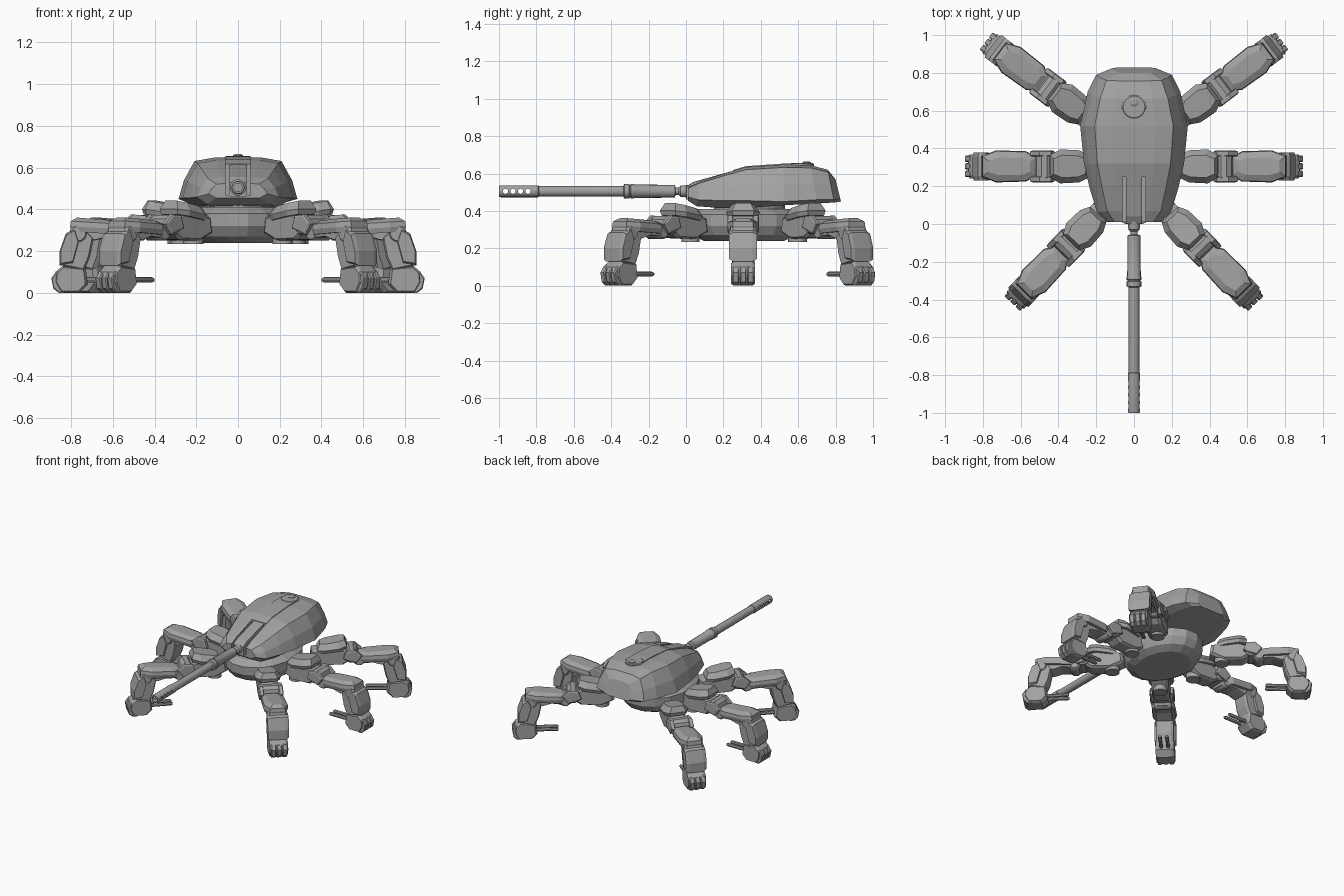
import bpy, bmesh, math
from mathutils import Matrix, Vector

if "Cube" in bpy.data.objects:
    bpy.data.objects.remove(bpy.data.objects["Cube"], do_unlink=True)

steel = bpy.data.materials.new("steel_grey")
steel.use_nodes = True
steel.diffuse_color = (0.36, 0.36, 0.36, 1)
steel.node_tree.nodes["Principled BSDF"].inputs["Base Color"].default_value = (0.36, 0.36, 0.36, 1)


def finish(name, bm, mat=Matrix()):
    bmesh.ops.recalc_face_normals(bm, faces=bm.faces)
    me = bpy.data.meshes.new(name)
    bm.to_mesh(me)
    bm.free()
    me.materials.append(steel)
    ob = bpy.data.objects.new(name, me)
    ob.matrix_world = mat
    bpy.context.collection.objects.link(ob)
    return ob


def loft(name, rings, mat=Matrix()):
    """Skin a list of equal rings and cap both ends."""
    bm = bmesh.new()
    vs = [[bm.verts.new(p) for p in r] for r in rings]
    n = len(vs[0])
    for a, b in zip(vs, vs[1:]):
        for i in range(n):
            j = (i + 1) % n
            bm.faces.new((a[i], a[j], b[j], b[i]))
    bm.faces.new(vs[0])
    bm.faces.new(vs[-1])
    return finish(name, bm, mat)


def prism(name, profile, w, mat=Matrix(), shrink=0.86, y=0.0):
    """Side profile (x, z) extruded across y with chamfered flanks."""
    cx = sum(p[0] for p in profile) / len(profile)
    cz = sum(p[1] for p in profile) / len(profile)
    rings = [[(cx + (px - cx) * s, y + w * t, cz + (pz - cz) * s) for px, pz in profile]
             for t, s in ((-1, shrink), (-0.7, 1), (0.7, 1), (1, shrink))]
    return loft(name, rings, mat)


def slab(name, half, layers, mat=Matrix(), tilt=0.0):
    """Plan outline (x, half width) stacked in layers (z, scale)."""
    pts = [(x, w) for x, w in half] + [(x, -w) for x, w in reversed(half)]
    cx = sum(p[0] for p in pts) / len(pts)
    return loft(name, [[(cx + (x - cx) * (1 + s) / 2, y * s, z + tilt * (x - cx))
                        for x, y in pts] for z, s in layers], mat)


def turned(name, stations, axis, mat=Matrix(), n=16, smooth=True):
    """Body of revolution: stations (distance, radius) along an axis."""
    q = Vector((0, 0, 1)).rotation_difference(Vector(axis)).to_matrix().to_4x4()
    rings = [[(r * math.cos(2 * math.pi * i / n), r * math.sin(2 * math.pi * i / n), d)
              for i in range(n)] for d, r in stations]
    ob = loft(name, rings, mat @ q)
    if smooth:
        bpy.context.view_layer.update()
        bpy.ops.object.select_all(action="DESELECT")
        ob.select_set(True)
        bpy.context.view_layer.objects.active = ob
        bpy.ops.object.shade_smooth_by_angle(angle=math.radians(35))
    return ob


def cut(target, cutter):
    mod = target.modifiers.new("cut", "BOOLEAN")
    mod.operation = "DIFFERENCE"
    mod.solver = "EXACT"
    mod.object = cutter
    cutter.hide_render = True
    bpy.context.view_layer.update()
    bpy.context.view_layer.objects.active = target
    bpy.ops.object.modifier_apply(modifier=mod.name)
    bpy.data.objects.remove(cutter, do_unlink=True)


def at(x, y, z, turn=0.0):
    return Matrix.Translation((x, y, z)) @ Matrix.Rotation(turn, 4, "Z")


ALONG_Y = Matrix.Rotation(math.pi / 2, 4, "Z")

# Lower hull bowl and turret ring
hull = [[(0.245 * s * math.cos(a), 0.31 + 0.315 * s * math.sin(a), z)
         for a in [math.pi * (i + 0.5) / 8 for i in range(16)]]
        for z, s in ((0.24, 0.7), (0.27, 0.9), (0.32, 1), (0.38, 1), (0.41, 0.82))]
loft("hull", hull)
turned("turret_ring", [(0.39, 0.19), (0.44, 0.19)], (0, 0, 1), at(0, 0.34, 0), 20)

# Turret shell: y, lean, top z, widest z, bottom z, width
sections = [
    (0.01, 0.0, 0.525, 0.475, 0.455, 0.14),
    (0.06, 0.1, 0.555, 0.46, 0.425, 0.195),
    (0.19, 0.1, 0.60, 0.455, 0.415, 0.235),
    (0.32, 0.0, 0.635, 0.455, 0.415, 0.265),
    (0.52, 0.0, 0.648, 0.45, 0.43, 0.285),
    (0.70, -0.2, 0.645, 0.46, 0.44, 0.245),
    (0.79, -0.2, 0.62, 0.46, 0.445, 0.20),
    (0.825, -0.25, 0.57, 0.465, 0.45, 0.115),
]
rings = []
for y, lean, zt, zm, zb, w in sections:
    h = zt - zm
    right = [(0.4 * w, zt), (0.73 * w, zt - 0.08 * h), (0.91 * w, zm + 0.45 * h),
             (w, zm), (0.75 * w, zb)]
    ring = right + [(-x, z) for x, z in reversed(right)]
    rings.append([(x, y + lean * (z - zm), z) for x, z in ring])
turret = loft("turret", rings)
cut(turret, prism("slot_cutter", [(-0.1, 0.47), (0.25, 0.47), (0.25, 0.75), (-0.1, 0.75)],
                  0.06, ALONG_Y, 1.0))
prism("gun_mantlet", [(0.0, 0.46), (0.26, 0.46), (0.26, 0.617), (0.04, 0.555), (0.0, 0.53)],
      0.042, ALONG_Y, 0.97)
prism("roof_strip", [(0.25, 0.60), (0.25, 0.618), (0.32, 0.639), (0.52, 0.653),
                     (0.62, 0.653), (0.62, 0.60)], 0.062, ALONG_Y, 1.0)
turned("hatch", [(0.62, 0.065), (0.65, 0.065), (0.655, 0.058)], (0, 0, 1), at(0, 0.62, 0))
turned("hatch_knob", [(0.64, 0.024), (0.659, 0.024), (0.665, 0.015)], (0, 0, 1), at(0, 0.645, 0), 10)

# Cannon
gun = at(0, 0, 0.505)
turned("barrel", [(-0.03, 0.035), (0.03, 0.03), (0.04, 0.019), (0.055, 0.019), (0.06, 0.034),
                  (0.275, 0.036), (0.28, 0.039), (0.295, 0.039), (0.297, 0.034), (0.303, 0.034),
                  (0.305, 0.039), (0.33, 0.039), (0.335, 0.029), (0.79, 0.028)], (0, -1, 0), gun)
brake = turned("muzzle_brake", [(0.785, 0.026), (0.79, 0.032), (0.99, 0.032), (1.0, 0.029)],
               (0, -1, 0), gun)
cut(brake, turned("bore_cutter", [(0.81, 0.02), (1.1, 0.02)], (0, -1, 0), gun, 12, False))
for k in range(4):
    cut(brake, turned("vent_cutter", [(-0.1, 0.014), (0.1, 0.014)], (1, 0, 0),
                      at(0, -0.965 + 0.04 * k, 0.505), 10, False))


def leg(tag, m):
    """One leg reaching along local +x from its hip."""
    part = lambda s: tag + "_" + s
    # Hip pivot, inner link and raised shoulder cap
    turned(part("hip_pivot"), [(0.235, 0.05), (0.35, 0.05), (0.365, 0.035)], (0, 0, 1),
           m @ at(0.035, 0, 0), 12)
    prism(part("hip_link"), [(-0.05, 0.29), (-0.04, 0.36), (0.1, 0.39), (0.22, 0.36),
                             (0.25, 0.30), (0.18, 0.255), (0.04, 0.25)], 0.06, m)
    slab(part("shoulder_cap"), [(0.0, 0.06), (0.05, 0.085), (0.15, 0.09), (0.205, 0.06)],
         [(0.36, 0.9), (0.385, 1), (0.425, 0.66)], m, 0.16)
    # Middle knuckles
    for x, z, r, w in ((0.235, 0.325, 0.05, 0.072), (0.29, 0.29, 0.042, 0.06)):
        turned(part("knuckle"), [(-w, r * 0.8), (-w + 0.012, r), (w - 0.012, r), (w, r * 0.8)],
               (0, 1, 0), m @ at(x, 0, z), 10)
    for s in (-1, 1):
        prism(part("knuckle_guard"), [(0.18, 0.31), (0.2, 0.37), (0.26, 0.375),
                                      (0.31, 0.33), (0.27, 0.28)], 0.016, m, 0.8, s * 0.068)
    # Thigh with its armour plate
    prism(part("thigh"), [(0.26, 0.26), (0.28, 0.32), (0.54, 0.335), (0.54, 0.26),
                          (0.45, 0.25), (0.38, 0.27)], 0.055, m)
    slab(part("thigh_plate"), [(0.28, 0.05), (0.33, 0.08), (0.49, 0.085), (0.565, 0.055)],
         [(0.285, 0.92), (0.31, 1), (0.335, 0.95), (0.352, 0.55)], m, 0.06)
    # Knee, shin and shin armour
    turned(part("knee"), [(-0.068, 0.035), (-0.055, 0.045), (0.055, 0.045), (0.068, 0.035)],
           (0, 1, 0), m @ at(0.525, 0, 0.285), 10)
    prism(part("shin"), [(0.45, 0.27), (0.48, 0.30), (0.56, 0.30), (0.59, 0.25),
                         (0.60, 0.12), (0.50, 0.10), (0.47, 0.17)], 0.06, m)
    prism(part("shin_plate"), [(0.54, 0.31), (0.585, 0.285), (0.615, 0.20), (0.615, 0.13),
                               (0.55, 0.14), (0.52, 0.25)], 0.074, m)
    # Foot, toes and rear spurs
    prism(part("foot"), [(0.49, 0.12), (0.60, 0.13), (0.635, 0.10), (0.64, 0.05),
                         (0.61, 0.0), (0.52, 0.0), (0.48, 0.04)], 0.064, m)
    for s in (-1, 0, 1):
        prism(part("toe"), [(0.60, 0.105), (0.63, 0.105), (0.655, 0.07), (0.645, 0.02),
                            (0.62, 0.0), (0.59, 0.0)], 0.017, m, 0.85, s * 0.04)
    for s in (-1, 1):
        turned(part("spur"), [(0.335, 0.009), (0.345, 0.013), (0.51, 0.013)], (1, 0, 0),
               m @ at(0, s * 0.024, 0.062), 8)


# Three legs on each side
for name, x, y, deg in (("front", 0.19, 0.05, -46), ("middle", 0.24, 0.305, 0),
                        ("rear", 0.26, 0.575, 37)):
    a = math.radians(deg)
    leg(name + "_left", at(x, y, 0, a))
    leg(name + "_right", at(-x, y, 0, math.pi - a))
